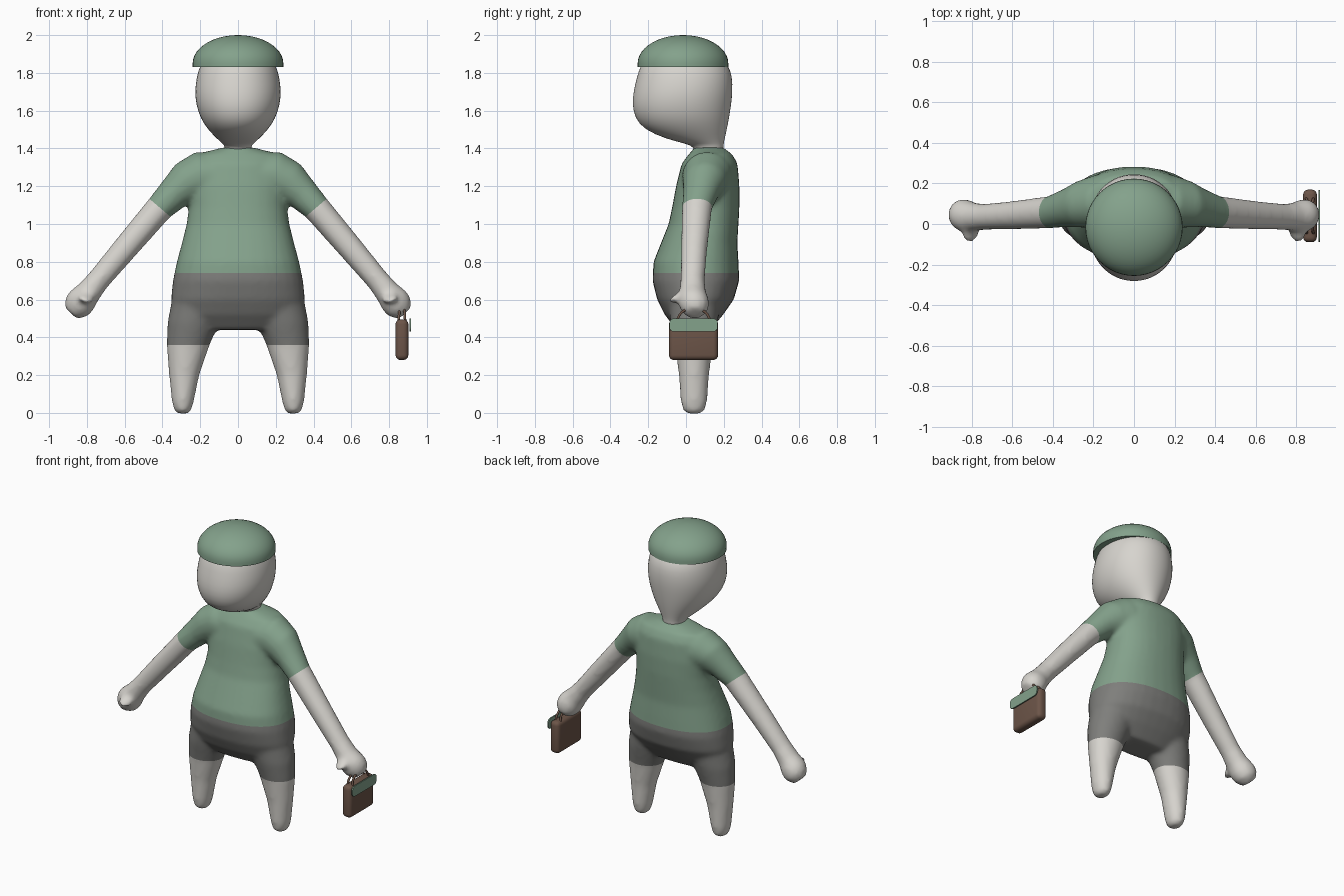
import bpy, bmesh, math
from mathutils import Vector

if "Cube" in bpy.data.objects:
    bpy.data.objects.remove(bpy.data.objects["Cube"], do_unlink=True)


def material(name, rgb):
    m = bpy.data.materials.new(name)
    m.use_nodes = True
    m.diffuse_color = (*rgb, 1)
    m.node_tree.nodes["Principled BSDF"].inputs["Base Color"].default_value = (*rgb, 1)
    return m


SKIN = material("pale skin", (0.68, 0.66, 0.62))
GREEN = material("sage green", (0.23, 0.36, 0.26))
GREY = material("shorts grey", (0.21, 0.21, 0.20))
BROWN = material("bag brown", (0.15, 0.09, 0.065))


def add_object(name, bm, mats):
    bmesh.ops.recalc_face_normals(bm, faces=bm.faces[:])
    for f in bm.faces:
        f.smooth = True
    me = bpy.data.meshes.new(name)
    bm.to_mesh(me)
    bm.free()
    for m in mats:
        me.materials.append(m)
    ob = bpy.data.objects.new(name, me)
    bpy.context.collection.objects.link(ob)
    return ob


def loft(bm, rings, power=2.0, seg=32):
    """Skin closed superellipse rings: (centre, in-plane axis, radius along it, radius in y)."""
    loops = []
    for centre, axis, ra, ry in rings:
        loop = []
        for i in range(seg):
            a = math.tau * i / seg
            c, s = math.cos(a), math.sin(a)
            u = math.copysign(abs(c) ** (2 / power), c) * ra
            v = math.copysign(abs(s) ** (2 / power), s) * ry
            loop.append(bm.verts.new(Vector(centre) + Vector(axis) * u + Vector((0, v, 0))))
        loops.append(loop)
    for a, b in zip(loops, loops[1:]):
        for i in range(seg):
            j = (i + 1) % seg
            bm.faces.new((a[i], a[j], b[j], b[i]))
    bm.faces.new(loops[0])
    bm.faces.new(loops[-1])


def upright(rows, x_sign=1):
    """Rows of (z, x, y, rx, ry) as level rings."""
    return [((x * x_sign, y, z), (1, 0, 0), rx, ry) for z, x, y, rx, ry in rows]


def along(points, sign):
    """Rows of (x, y, z, radius, ry) as rings square to the path."""
    rings = []
    for i, (x, y, z, r, ry) in enumerate(points):
        p, q = points[max(i - 1, 0)], points[min(i + 1, len(points) - 1)]
        d = Vector((q[0] - p[0], 0, q[2] - p[2])).normalized()
        rings.append(((x * sign, y, z), (-d.z * sign, 0, d.x), r, ry))
    return rings


# Body: torso, legs and arms fused into one smooth skin
torso = [(1.405, 0, .12, .08, .08), (1.39, 0, .125, .14, .09), (1.37, 0, .13, .22, .115),
         (1.32, 0, .125, .25, .148), (1.2, 0, .115, .265, .168), (1.09, 0, .105, .26, .178),
         (1.0, 0, .093, .272, .185), (.9, 0, .07, .297, .202), (.8, 0, .053, .324, .225),
         (.7, 0, .052, .345, .23), (.6, 0, .05, .355, .203), (.52, 0, .042, .33, .155),
         (.44, 0, .04, .25, .09)]
leg = [(.6, .2, .045, .15, .14), (.48, .235, .043, .138, .125), (.36, .264, .042, .114, .1),
       (.2, .285, .042, .08, .08), (.06, .292, .042, .058, .07), (.015, .292, .042, .046, .058),
       (-.004, .292, .042, .028, .036)]
arm = [(.1, .115, 1.25, .12, .14), (.2, .11, 1.25, .135, .13), (.27, .098, 1.22, .115, .115),
       (.335, .08, 1.165, .09, .095), (.415, .058, 1.085, .074, .08), (.6, .043, .868, .067, .07),
       (.74, .035, .702, .061, .064), (.79, .035, .64, .067, .07), (.83, .04, .592, .08, .082),
       (.855, .045, .56, .076, .077), (.885, .045, .528, .045, .048)]
thumb = [(.79, .0, .64, .04, .035), (.805, -.045, .605, .043, .038), (.81, -.07, .585, .032, .028)]

pieces = []
bm = bmesh.new()
loft(bm, upright(torso), 2.25)
pieces.append(add_object("torso_piece", bm, []))
for sign in (1, -1):
    for name, rings in (("leg", upright(leg, sign)), ("arm", along(arm, sign)),
                        ("thumb", along(thumb, sign))):
        bm = bmesh.new()
        loft(bm, rings)
        pieces.append(add_object(name + "_piece", bm, []))

bm = bmesh.new()
for ob in pieces:
    bm.from_mesh(ob.data)
    bpy.data.objects.remove(ob, do_unlink=True)
body = add_object("body", bm, [SKIN, GREEN, GREY])
remesh = body.modifiers.new("fuse", 'REMESH')
remesh.mode = 'VOXEL'
remesh.voxel_size = 0.014
soften = body.modifiers.new("soften", 'SMOOTH')
soften.factor = 0.5
soften.iterations = 9
fused = bpy.data.meshes.new_from_object(body.evaluated_get(bpy.context.evaluated_depsgraph_get()))
body.modifiers.clear()

# Clothing edges: cut the skin, then colour by region
bm = bmesh.new()
bm.from_mesh(fused)
HEM, CUFF = 0.74, 0.36
sleeve_point = Vector((.41, 0, 1.083))
sleeve_dir = Vector((.65, 0, -.76))


def cut(faces, point, normal):
    geom = set(faces)
    for f in faces:
        geom.update(f.verts)
        geom.update(f.edges)
    bmesh.ops.bisect_plane(bm, geom=list(geom), plane_co=point, plane_no=normal, dist=1e-5)


for z in (HEM, CUFF):
    cut(bm.faces[:], (0, 0, z), (0, 0, 1))
for sign in (1, -1):
    upper_arm = [f for f in bm.faces
                 if f.calc_center_median().x * sign > .3 and f.calc_center_median().z > .9]
    flip = Vector((sign, 1, 1))
    cut(upper_arm, sleeve_point * flip, sleeve_dir * flip)
for f in bm.faces:
    c = f.calc_center_median()
    c.x = abs(c.x)
    on_arm = c.x > .42 or (c.x > .34 and c.z > .9)
    if on_arm and (c - sleeve_point).dot(sleeve_dir) > 0:
        f.material_index = 0
    elif c.z > HEM:
        f.material_index = 1
    else:
        f.material_index = 2 if c.z > CUFF else 0
    f.smooth = True
bm.to_mesh(body.data)
bm.free()
for m in (SKIN, GREEN, GREY):
    if m.name not in body.data.materials:
        body.data.materials.append(m)

# Head with neck
head = [(1.36, 0, .12, .07, .075), (1.41, 0, .12, .068, .078), (1.425, 0, .1, .082, .1),
        (1.45, 0, .05, .11, .155), (1.5, 0, -.003, .16, .22), (1.56, 0, -.021, .2, .25),
        (1.63, 0, -.023, .222, .263), (1.7, 0, -.016, .23, .264), (1.78, 0, -.007, .22, .253),
        (1.84, 0, -.008, .202, .235), (1.9, 0, -.012, .16, .18), (1.94, 0, -.015, .09, .1),
        (1.95, 0, -.015, .03, .03)]
bm = bmesh.new()
loft(bm, upright(head), 2.1)
head_ob = add_object("head", bm, [SKIN])
head_ob.modifiers.new("round", 'SUBSURF').levels = 1

# Cap: a dome with a flat underside
dome = [(1.83, 0, -.016, .24, .24), (1.85, 0, -.016, .24, .24)]
for i in range(1, 12):
    a = math.radians(90 * i / 11.2)
    r = .24 * math.cos(a)
    dome.append((1.85 + .15 * math.sin(a), 0, -.016, r, r))
bm = bmesh.new()
loft(bm, upright(dome), seg=48)
cap = add_object("cap", bm, [GREEN])


def rounded_box(name, lo, hi, bevel, mat, side_only=False):
    bm = bmesh.new()
    bmesh.ops.create_cube(bm, size=1)
    lo, hi = Vector(lo), Vector(hi)
    for v in bm.verts:
        v.co = (lo + hi) / 2 + v.co * (hi - lo)
    edges = [e for e in bm.edges if not side_only
             or abs(e.verts[0].co.x - e.verts[1].co.x) > 1e-4]
    bmesh.ops.bevel(bm, geom=edges, offset=bevel, segments=4, profile=.5, affect='EDGES')
    return add_object(name, bm, [mat])


# Bag hanging from the left hand, with its flap
bag = rounded_box("bag", (.834, -.09, .28), (.902, .17, .495), .026, BROWN)
flap = rounded_box("bag_flap", (.909, -.088, .43), (.917, .168, .5), .025, GREEN, True)

# Handles: two arched straps
for name, x, lean in (("inner_handle", .85, .005), ("outer_handle", .885, -.005)):
    curve = bpy.data.curves.new(name, 'CURVE')
    curve.dimensions = '3D'
    curve.bevel_depth = .007
    curve.bevel_resolution = 2
    spline = curve.splines.new('POLY')
    spline.points.add(12)
    for i, p in enumerate(spline.points):
        a = math.pi * i / 12
        p.co = (x + lean * math.sin(a), .04 - .085 * math.cos(a), .485 + .07 * math.sin(a), 1)
    curve.materials.append(BROWN)
    bpy.context.collection.objects.link(bpy.data.objects.new(name, curve))

# Keep hard edges crisp
bpy.ops.object.select_all(action='DESELECT')
for ob in (cap, bag, flap):
    ob.select_set(True)
bpy.context.view_layer.objects.active = cap
bpy.ops.object.shade_smooth_by_angle(angle=math.radians(40))
